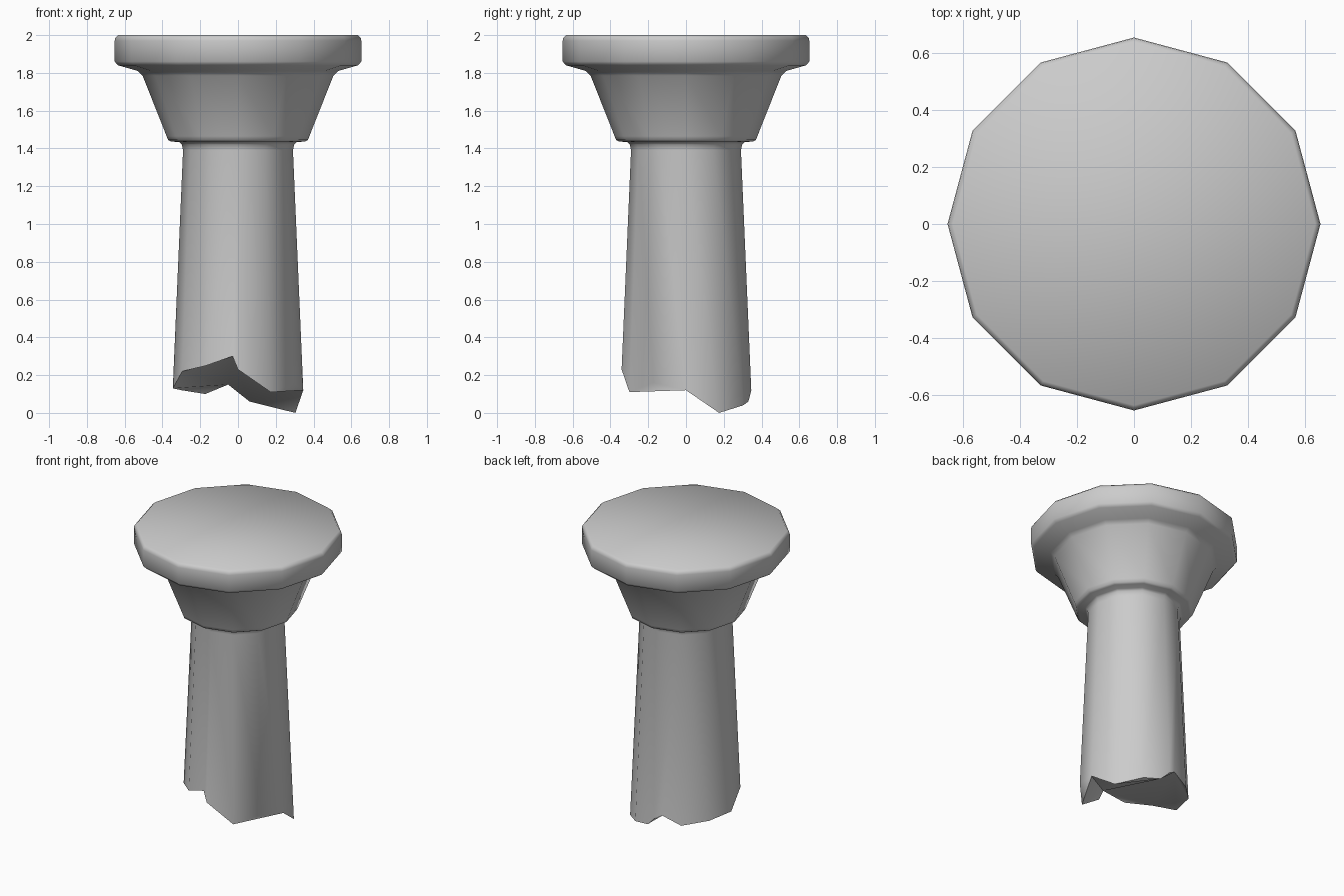
import bpy, bmesh
from math import sin, cos, radians

if "Cube" in bpy.data.objects:
    bpy.data.objects.remove(bpy.data.objects["Cube"])

SIDES = 12
bm = bmesh.new()


def point(angle, r, z):
    return bm.verts.new((r * cos(radians(angle)), r * sin(radians(angle)), z))


# Capital and neck profile (radius, height), top to bottom
profile = [(0.635, 2.0), (0.65, 1.985), (0.653, 1.97), (0.653, 1.86), (0.635, 1.84),
           (0.53, 1.81), (0.505, 1.785), (0.378, 1.465), (0.37, 1.445), (0.355, 1.437),
           (0.31, 1.433), (0.297, 1.42), (0.291, 1.39)]
rings = [[point(i * 30, r, z) for i in range(SIDES)] for r, z in profile]
bm.faces.new(rings[0])
for a, b in zip(rings, rings[1:]):
    for i in range(SIDES):
        j = (i + 1) % SIDES
        bm.faces.new((a[i], b[i], b[j], a[j]))

# Jagged lower rim: one height per corner, plus extra break points between corners
heights = [0.12, 0.0, 0.04, 0.12, 0.10, 0.12, 0.13, 0.22, 0.25, 0.23, 0.11, 0.16]
extras = {2: (0.65, 0.06), 3: (0.3, 0.15), 8: (0.83, 0.30)}


def shaft_radius(z):
    return 0.291 + (1.39 - z) * 0.043


low = [point(i * 30, shaft_radius(z), z) for i, z in enumerate(heights)]
mid = {}
for i, (t, z) in extras.items():
    co = low[i].co.lerp(low[(i + 1) % SIDES].co, t)
    co.z = z
    mid[i] = bm.verts.new(co)

# Tapered shaft walls
top = rings[-1]
for i in range(SIDES):
    j = (i + 1) % SIDES
    bm.faces.new([top[i], low[i]] + ([mid[i]] if i in mid else []) + [low[j], top[j]])

# Broken underside, creased along a ridge from front to back
front, back = mid[8], mid[2]
under = [bm.faces.new(low[10:12] + [low[0]]),
         bm.faces.new([front, low[9], low[10], low[0], low[1], low[2], back]),
         bm.faces.new([back, low[3], mid[3]] + low[4:9] + [front])]
bmesh.ops.triangulate(bm, faces=under)
bmesh.ops.recalc_face_normals(bm, faces=bm.faces)

mesh = bpy.data.meshes.new("broken_pillar")
bm.to_mesh(mesh)
bm.free()
pillar = bpy.data.objects.new("broken_pillar", mesh)
bpy.context.collection.objects.link(pillar)
bpy.context.view_layer.objects.active = pillar
pillar.select_set(True)
bpy.ops.object.shade_smooth_by_angle(angle=radians(50))
